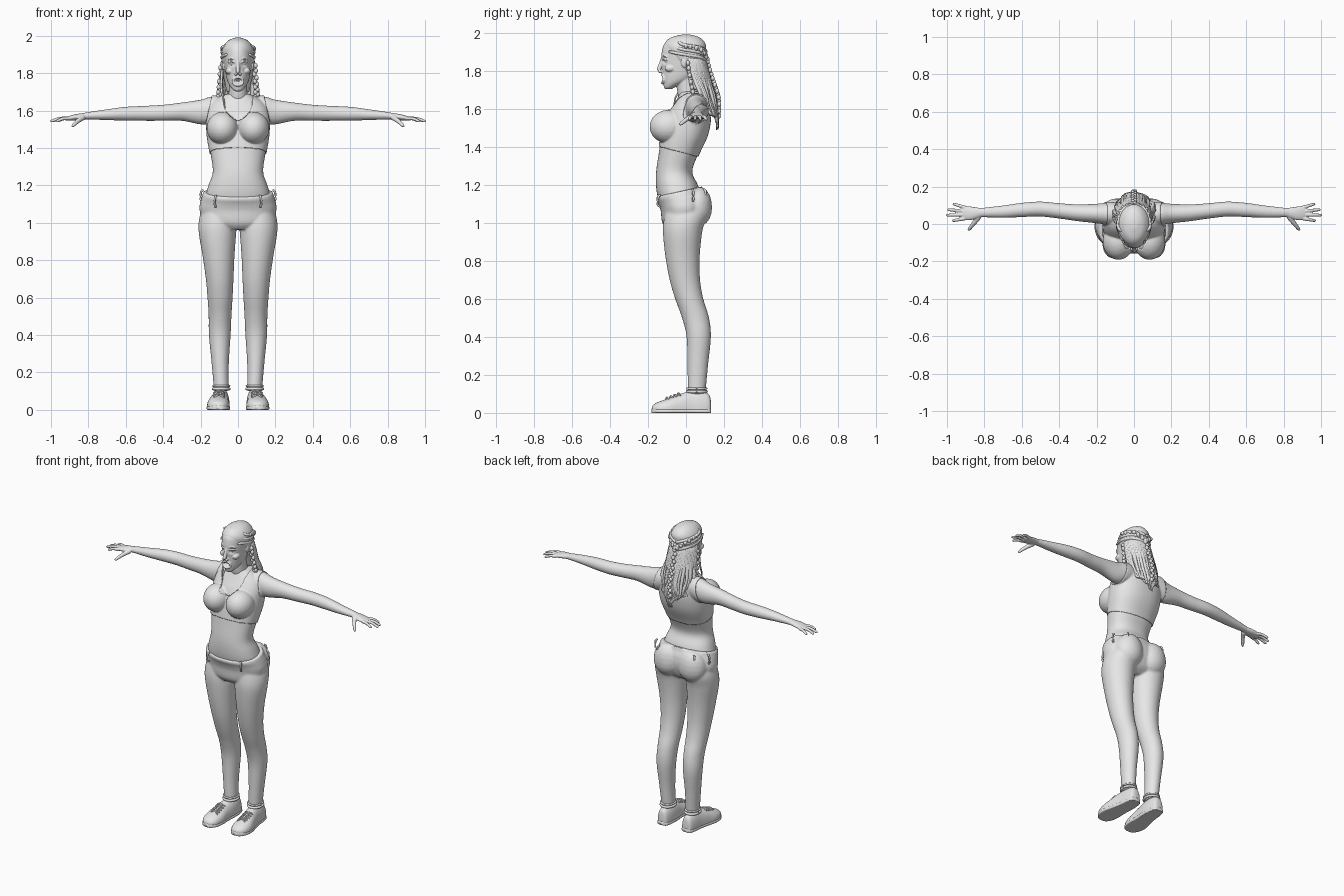
import bpy, bmesh, math, random
from mathutils import Vector, Matrix

random.seed(4)
cube = bpy.data.objects.get("Cube")
if cube:
    bpy.data.objects.remove(cube, do_unlink=True)

grey = bpy.data.materials.new("plain_grey")
grey.use_nodes = True
grey.diffuse_color = (0.8, 0.8, 0.8, 1)
grey.node_tree.nodes["Principled BSDF"].inputs["Base Color"].default_value = grey.diffuse_color


def spline(rows, steps):
    """Catmull-Rom interpolation of rows of numbers."""
    out = []
    for i in range(len(rows) - 1):
        a, b, c, d = (rows[min(max(k, 0), len(rows) - 1)] for k in range(i - 1, i + 3))
        for s in range(steps):
            t = s / steps
            out.append([q + t / 2 * (r - p + t * (2 * p - 5 * q + 4 * r - e + t * (3 * (q - r) + e - p)))
                        for p, q, r, e in zip(a, b, c, d)])
    return out + [list(rows[-1])]


def skin_rings(bm, rings):
    """Bridge equal rings of points and cap both ends."""
    loops = [[bm.verts.new(p) for p in ring] for ring in rings]
    n = len(loops[0])
    for lo, hi in zip(loops, loops[1:]):
        for k in range(n):
            bm.faces.new((lo[k], lo[(k + 1) % n], hi[(k + 1) % n], hi[k]))
    bm.faces.new(loops[0][::-1])
    bm.faces.new(loops[-1])


def loft(bm, axis, rows, sides=40, steps=5, power=1.0):
    """Rows hold: place on the axis, two centre values, two radii."""
    rings = []
    for t, a, b, ra, rb in spline(rows, steps):
        ring = []
        for k in range(sides):
            w = math.tau * k / sides
            c, s = math.cos(w), math.sin(w)
            p = [a + ra * math.copysign(abs(c) ** power, c), b + rb * math.copysign(abs(s) ** power, s)]
            p.insert("xyz".index(axis), t)
            ring.append(p)
        rings.append(ring)
    skin_rings(bm, rings)


def tube(bm, points, r0, r1, sides=8, steps=4):
    path = [Vector(p) for p in spline(points, steps)]
    rings = []
    for i, p in enumerate(path):
        d = path[min(i + 1, len(path) - 1)] - path[max(i - 1, 0)]
        turn = d.to_track_quat('Z', 'Y')
        f = i / (len(path) - 1)
        r = (r0 + (r1 - r0) * f) * (0.6 if i in (0, len(path) - 1) else 1)
        rings.append([p + turn @ Vector((r * math.cos(math.tau * k / sides), r * math.sin(math.tau * k / sides), 0))
                      for k in range(sides)])
    skin_rings(bm, rings)


def ball(bm, centre, radii, detail=3):
    bmesh.ops.create_icosphere(bm, subdivisions=detail, radius=1,
                               matrix=Matrix.Translation(centre) @ Matrix.Diagonal((*radii, 1)))


def dent(bm, centre, radius, depth):
    for v in bm.verts:
        d = (v.co - Vector(centre)).length / radius
        if d < 1:
            v.co.y += depth * (1 - d * d) ** 2


def mirror(bm):
    copy = bmesh.ops.duplicate(bm, geom=bm.verts[:] + bm.edges[:] + bm.faces[:])["geom"]
    for v in copy:
        if isinstance(v, bmesh.types.BMVert):
            v.co.x *= -1
    bmesh.ops.reverse_faces(bm, faces=[f for f in copy if isinstance(f, bmesh.types.BMFace)])


def finish(bm, name, voxel=0, blur=3):
    """Make the object; a voxel size melts its pieces into one skin."""
    bmesh.ops.recalc_face_normals(bm, faces=bm.faces[:])
    me = bpy.data.meshes.new(name)
    bm.to_mesh(me)
    bm.free()
    me.materials.append(grey)
    ob = bpy.data.objects.new(name, me)
    bpy.context.scene.collection.objects.link(ob)
    if voxel:
        mod = ob.modifiers.new("melt", 'REMESH')
        mod.mode, mod.voxel_size = 'VOXEL', voxel
        mod = ob.modifiers.new("soften", 'SMOOTH')
        mod.factor, mod.iterations = 0.5, blur
        bpy.context.view_layer.update()
        ob.data = bpy.data.meshes.new_from_object(ob.evaluated_get(bpy.context.evaluated_depsgraph_get()))
        ob.modifiers.clear()
        if not ob.data.materials:
            ob.data.materials.append(grey)
    ob.data.shade_smooth()
    return ob


# Torso and arms
bm = bmesh.new()
loft(bm, "x", [(.05, .055, 1.61, .05, .05), (.1, .055, 1.61, .055, .063), (.15, .055, 1.602, .058, .071),
               (.2, .056, 1.592, .052, .066), (.3, .06, 1.594, .045, .049), (.4, .07, 1.588, .041, .043),
               (.5, .08, 1.585, .04, .04), (.6, .075, 1.583, .038, .037), (.7, .066, 1.578, .033, .029),
               (.8, .062, 1.572, .026, .02), (.84, .06, 1.568, .026, .016)])
ball(bm, (.083, -.092, 1.505), (.079, .094, .083))
mirror(bm)
loft(bm, "z", [(1.08, 0, -.02, .16, .11), (1.14, 0, -.035, .172, .115), (1.2, 0, -.048, .158, .11),
               (1.27, 0, -.062, .135, .095), (1.36, 0, -.04, .145, .104), (1.45, 0, -.012, .16, .118),
               (1.52, 0, .005, .165, .118), (1.58, 0, .018, .162, .108), (1.63, 0, .03, .142, .09),
               (1.665, 0, .035, .1, .075), (1.69, 0, .03, .06, .06)], power=.88)
body = finish(bm, "torso_and_arms", .006, 6)

# Hands
bm = bmesh.new()
loft(bm, "x", [(.79, .062, 1.572, .022, .015), (.83, .06, 1.569, .027, .017), (.87, .057, 1.564, .036, .016),
               (.9, .058, 1.559, .037, .013), (.918, .058, 1.556, .03, .01)], 24)
fingers = [(.9, .03, .972, .017), (.91, .05, 1.004, .047), (.91, .069, .998, .077), (.895, .086, .968, .108)]
for x0, y0, x1, y1 in fingers:
    tube(bm, [(x0, y0, 1.557), ((x0 + x1) / 2, (y0 + y1) / 2, 1.557), (x1, y1, 1.541)], .0105, .0075, 12)
tube(bm, [(.825, .045, 1.565), (.855, .005, 1.545), (.886, -.034, 1.515)], .016, .008, 12)
mirror(bm)
finish(bm, "hands", .0035, 2)

# Sports top: a shell lifted off the torso
bm = bmesh.new()
bm.from_mesh(body.data)


def covered(c):
    x = abs(c.x)
    scoop = (x / .078) ** 2 + (min(c.z - 1.66, 0) / .115) ** 2 < 1
    armhole = c.z > 1.515 and x > .143 + .2 * (1.65 - c.z)
    return c.z > 1.365 - .26 * c.y and x < .2 and not scoop and not armhole


bmesh.ops.delete(bm, geom=[f for f in bm.faces if not covered(f.calc_center_median())], context='FACES')
for _ in range(12):
    rim = {v: [e.other_vert(v).co.copy() for e in v.link_edges if e.is_boundary] for v in bm.verts if v.is_boundary}
    for v, near in rim.items():
        v.co = v.co / 2 + sum(near, Vector()) / len(near) / 2
bm.normal_update()
for v, n in [(v, v.normal.copy()) for v in bm.verts]:
    v.co += n * .006
top = finish(bm, "sports_top")
mod = top.modifiers.new("cloth", 'SOLIDIFY')
mod.thickness, mod.offset = .008, -1

# Trousers
bm = bmesh.new()
loft(bm, "z", [(.1, .09, .057, .041, .046), (.13, .09, .057, .041, .048), (.25, .095, .062, .046, .054),
               (.4, .0975, .067, .058, .064), (.5, .096, .05, .061, .071), (.6, .096, .017, .067, .074),
               (.7, .098, -.006, .074, .08), (.82, .104, -.018, .085, .09), (.95, .11, -.018, .1, .103),
               (1.03, .108, -.005, .098, .11), (1.1, .1, 0, .08, .1)])
ball(bm, (.09, .053, 1.075), (.095, .084, .1))
mirror(bm)
loft(bm, "z", [(.965, 0, -.03, .1, .07), (1, 0, -.02, .18, .105), (1.07, 0, -.012, .206, .122),
               (1.12, 0, -.02, .2, .126), (1.15, 0, -.032, .192, .124), (1.172, 0, -.036, .186, .121)], power=.92)
for v in bm.verts:
    v.co.z += min(max((v.co.z - 1.06) / .1, 0), 1) * .22 * v.co.y
finish(bm, "trousers", .007, 3)

# Belt loops and ankle cuffs
bm = bmesh.new()
for x, y, z in [(.118, -.135, 1.115), (.13, .095, 1.145), (.19, .035, 1.145)]:
    tube(bm, [(x * .97, y, z + .03), (x * 1.04, y * 1.08, z + .02), (x * 1.05, y * 1.1, z - .02), (x, y, z - .03)],
         .006, .006)
ring = [(.09 + .043 * math.cos(a), .057 + .05 * math.sin(a), .128) for a in (math.tau * k / 16 for k in range(17))]
tube(bm, ring, .006, .006, 8, 2)
mirror(bm)
finish(bm, "loops_and_cuffs")

# Shoes: uppers, soles, collars and laces
shoe = [(.132, .09, .02, .015, .03), (.122, .09, .02, .033, .075), (.08, .09, .02, .043, .095),
        (.03, .092, .02, .047, .095), (-.03, .1, .02, .052, .08), (-.09, .105, .02, .06, .057),
        (-.14, .106, .02, .053, .04), (-.17, .105, .02, .034, .024), (-.18, .104, .02, .014, .01)]
bm = bmesh.new()
loft(bm, "y", shoe, 32, power=.9)
loft(bm, "y", [(y * 1.005, x, .009, r + .003, .014) for y, x, _, r, _ in shoe], 32, power=.6)
for v in bm.verts:
    v.co.z = max(v.co.z, 0)
tube(bm, [(x, y, .112) for x, y, _ in ring], .008, .008, 8, 2)
for k in range(4):
    y, z = -.03 - .02 * k, .104 - .0075 * k
    for s in (-1, 1):
        tube(bm, [(.102 - s * .03, y, z - .014), (.102, y - .01, z), (.102 + s * .03, y - .02, z - .02)], .0045, .0045)
mirror(bm)
finish(bm, "shoes")

# Head and neck
bm = bmesh.new()
loft(bm, "z", [(1.703, 0, -.093, .016, .018), (1.715, 0, -.084, .031, .032), (1.74, 0, -.055, .049, .065),
               (1.77, 0, -.03, .06, .094), (1.81, 0, -.015, .068, .11), (1.85, 0, -.01, .073, .12),
               (1.9, 0, -.01, .077, .117), (1.94, 0, -.01, .07, .104), (1.97, 0, -.005, .045, .07),
               (1.98, 0, 0, .02, .03)], 64, 7)
for s in (-1, 1):
    dent(bm, (s * .032, -.117, 1.853), .026, .018)
dent(bm, (0, -.125, 1.757), .026, .03)
for s in (-1, 1):
    ball(bm, (s * .032, -.1, 1.853), (.014, .014, .011))
    ball(bm, (s * .044, -.082, 1.812), (.023, .03, .02))
    ball(bm, (s * .077, -.008, 1.845), (.01, .018, .03))
    ball(bm, (s * .011, -.135, 1.795), (.008, .011, .008))
    for z, lift in ((1.88, .008), (1.862, .005)):
        tube(bm, [(s * .013, -.123, z - lift), (s * .034, -.117, z), (s * .054, -.1, z - lift)], .005, .004)
tube(bm, [(0, -.122, 1.87), (0, -.133, 1.835), (0, -.146, 1.8)], .008, .012, 12)
tube(bm, [(.027 * math.cos(a), -.124 + .008 * math.cos(a) ** 2, 1.757 + .021 * math.sin(a))
          for a in (math.tau * k / 12 for k in range(13))], .0075, .0075)
ball(bm, (0, -.108, 1.748), (.016, .012, .009))
loft(bm, "z", [(1.6, 0, .03, .075, .065), (1.65, 0, .022, .058, .06), (1.69, 0, .01, .05, .056),
               (1.78, 0, .0, .05, .055)])
finish(bm, "head_and_neck", .0035, 2)

# Hair cap
bm = bmesh.new()
loft(bm, "z", [(1.7, 0, .06, .06, .04), (1.78, 0, .045, .076, .055), (1.84, 0, .02, .086, .083),
               (1.9, 0, -.002, .088, .105), (1.94, 0, -.005, .08, .108), (1.972, 0, -.004, .055, .08),
               (1.987, 0, 0, .025, .035), (1.99, 0, 0, .008, .01)], 48)
finish(bm, "hair_cap")

# Loose strands falling down the back
bm = bmesh.new()
for layer in range(2):
    for k in range(17):
        a = -1.5 + 3 * (k + layer / 2) / 17
        s, c, j = math.sin(a), math.cos(a), random.uniform(-.012, .012)
        tube(bm, [(.08 * s, .09 * c, 1.87), (.093 * s, .03 + .09 * c, 1.76),
                  (.1 * s + j, .06 + .09 * c + j, 1.66), (.085 * s - j, .095 + .07 * c, 1.57),
                  (.065 * s + j, .12 + .045 * c + j / 2, 1.46 + .13 * abs(s) + 3 * abs(j))], .014, .005)
# Swept strands over the crown, and a stray lock
for s in (-1, 1):
    for z in (1.9, 1.925, 1.95):
        tube(bm, [(s * .06, -.09 + (z - 1.9), z), (s * .086, -.01, z - .015), (s * .06, .075, z - .03),
                  (0, .108, z - .05)], .008, .01)
tube(bm, [(-.085, -.01, 1.82), (-.09, -.02, 1.72), (-.077, -.055, 1.66), (-.07, -.062, 1.61)], .008, .003)
finish(bm, "hair_strands")

# Braids: alternating beads along a path
bm = bmesh.new()
paths = [[(0, .105, 1.88), (0, .14, 1.76), (0, .172, 1.66), (0, .172, 1.56)]]
paths += [[(s * .08, .0, 1.93), (s * .06, .08, 1.91), (0, .113, 1.86)] for s in (-1, 1)]
paths += [[(s * .088, .01, 1.84), (s * .097, .025, 1.74), (s * .1, .04, 1.67)] for s in (-1, 1)]
for path in paths:
    for i, p in enumerate(spline(path, 6)):
        ball(bm, Vector(p) + Vector((.005 * (-1) ** i, 0, 0)), (.012, .011, .014), 2)
finish(bm, "braids")
